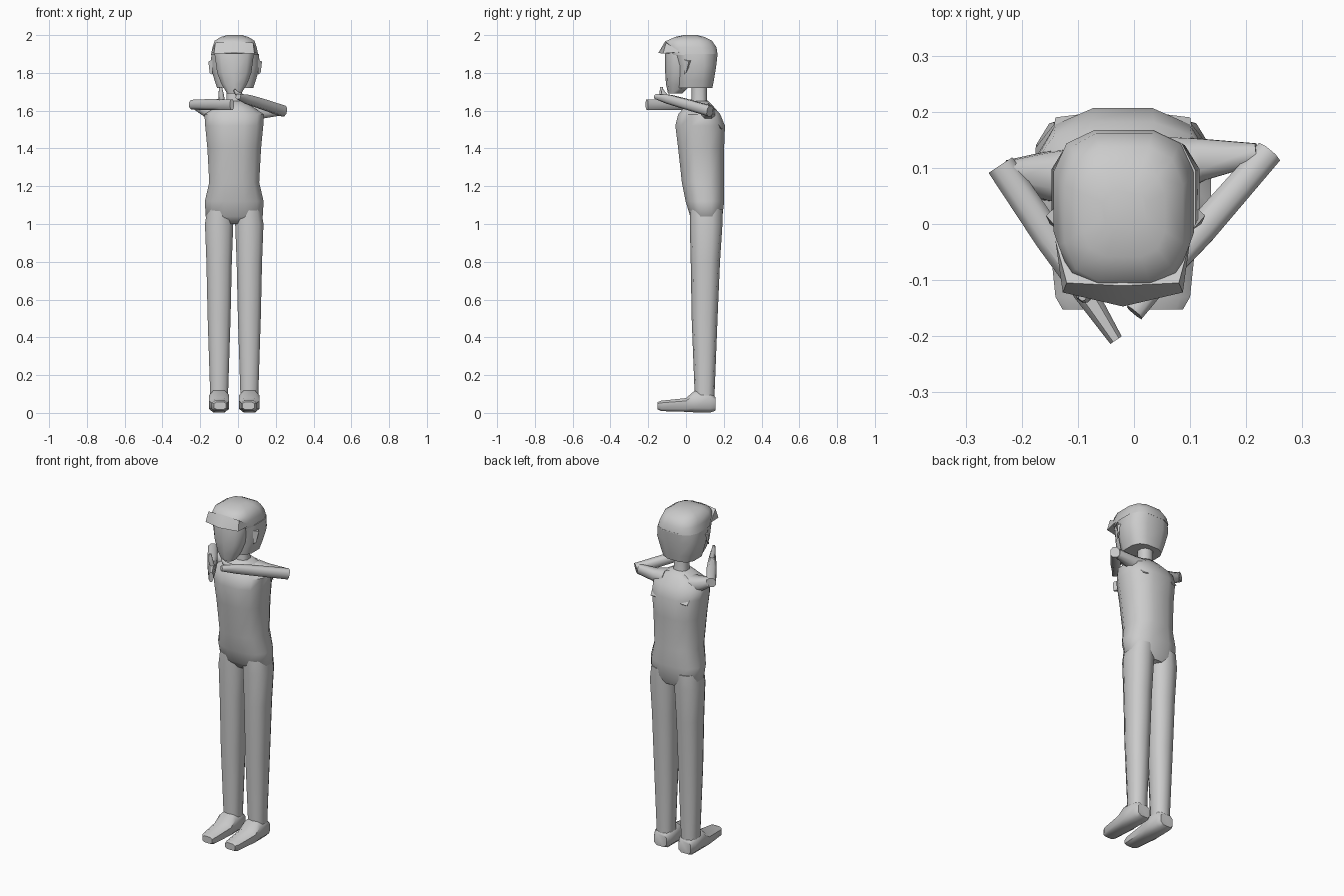
import bpy, bmesh, math
from mathutils import Vector

if "Cube" in bpy.data.objects:
    bpy.data.objects.remove(bpy.data.objects["Cube"], do_unlink=True)

GREY = (0.6, 0.6, 0.6, 1)
mat = bpy.data.materials.new("plain grey")
mat.use_nodes = True
mat.diffuse_color = GREY
mat.node_tree.nodes["Principled BSDF"].inputs["Base Color"].default_value = GREY
MID = -0.02  # body's mirror line


def finish(name, bm, angle=50):
    bmesh.ops.recalc_face_normals(bm, faces=bm.faces)
    mesh = bpy.data.meshes.new(name)
    bm.to_mesh(mesh)
    bm.free()
    mesh.materials.append(mat)
    ob = bpy.data.objects.new(name, mesh)
    bpy.context.collection.objects.link(ob)
    bpy.ops.object.select_all(action='DESELECT')
    ob.select_set(True)
    bpy.context.view_layer.objects.active = ob
    bpy.ops.object.shade_smooth_by_angle(angle=math.radians(angle))
    return ob


def loft(name, rings, side, up, n=10, power=0.8, angle=50):
    """Skin rings of (centre, half width, half height), squared off by power."""
    bm = bmesh.new()
    loops = []
    for c, a, b in rings:
        loop = []
        for i in range(n):
            t = 2 * math.pi * (i + 0.5) / n
            u, v = (math.copysign(abs(f) ** power, f) for f in (math.cos(t), math.sin(t)))
            loop.append(bm.verts.new(Vector(c) + side * a * u + up * b * v))
        loops.append(loop)
    for lo, hi in zip(loops, loops[1:]):
        for i in range(n):
            j = (i + 1) % n
            bm.faces.new((lo[i], lo[j], hi[j], hi[i]))
    bm.faces.new(loops[0])
    bm.faces.new(loops[-1])
    return finish(name, bm, angle)


X, Y, Z = Vector((1, 0, 0)), Vector((0, 1, 0)), Vector((0, 0, 1))


def upright(name, rows, cx=MID, **kw):
    """Loft of rows (z, half width, front y, back y)."""
    return loft(name, [((cx, (f + b) / 2, z), w, (b - f) / 2) for z, w, f, b in rows], X, Y, **kw)


def limb(name, points, **kw):
    """Loft along a mostly straight path of (point, half width, half height)."""
    d = (Vector(points[-1][0]) - Vector(points[0][0])).normalized()
    side = d.cross(Z).normalized()
    return loft(name, points, side, side.cross(d), n=8, **kw)


def hull(name, points, angle=35):
    bm = bmesh.new()
    for p in points:
        bm.verts.new(p)
    bmesh.ops.convex_hull(bm, input=bm.verts)
    return finish(name, bm, angle)


# Torso and neck
upright("torso", [(1.0, .10, .05, .18), (1.04, .155, .02, .195), (1.12, .16, -.005, .205),
                  (1.22, .136, -.025, .205), (1.4, .146, -.045, .205), (1.52, .158, -.06, .21),
                  (1.58, .162, -.045, .185), (1.62, .10, -.01, .15), (1.65, .05, .02, .12)], n=12)
upright("neck", [(1.6, .05, .02, .125), (1.66, .042, .03, .11), (1.78, .042, .03, .11)])

# Legs and feet
for label, s in (("left", 1), ("right", -1)):
    leg = [(.03, .08, .05, .045, .152), (.12, .08, .05, .045, .152), (.5, .08, .063, .03, .167),
           (.8, .08, .07, .025, .18), (1.0, .08, .078, .02, .193), (1.08, .075, .07, .02, .195)]
    loft(label + "_leg", [((MID + s * o, (f + b) / 2, z), w, (b - f) / 2) for z, o, w, f, b in leg], X, Y)
    foot = [(-.152, .075, .034, .018, .058), (-.13, .078, .044, .008, .066), (0, .08, .056, .004, .08),
            (.045, .08, .056, 0, .12), (.13, .08, .054, 0, .11), (.156, .08, .042, .01, .085)]
    loft(label + "_foot", [((MID + s * o, y, (lo + hi) / 2), w, (hi - lo) / 2)
                           for y, o, w, lo, hi in foot], X, Z, n=8, power=.6)

# Head: face, hair shell, ears
upright("face", [(1.69, .038, -.095, -.02), (1.74, .07, -.106, .03), (1.80, .094, -.11, .05),
                 (1.90, .108, -.11, .05), (1.94, .105, -.1, .05)], power=.75)
upright("hair", [(1.72, .098, -.045, .142), (1.76, .112, -.048, .15), (1.84, .135, -.05, .163),
                 (1.90, .128, -.075, .17)], cx=-.015, n=12, power=.7)
upright("cap", [(1.895, .128, -.09, .17), (1.935, .12, -.12, .165), (1.97, .108, -.105, .14),
                (1.99, .075, -.06, .10), (2.0, .04, -.01, .06)], cx=-.018, n=12, power=.65)
for label, s in (("left", 1), ("right", -1)):
    hull(label + "_ear", [(-.015 + s * x, y, z) for x, y, z in
                          ((.12, -.01, 1.79), (.12, .035, 1.87), (.12, -.01, 1.87),
                           (.142, .015, 1.86), (.135, .0, 1.80))])

# Cap peak
peak = [(-.02, -.147, 1.905), (-.02, -.08, 1.90), (-.02, -.11, 1.968)]
for s in (1, -1):
    peak += [(MID + s * .107, -.122, 1.903), (MID + s * .10, -.105, 1.96), (MID + s * .12, -.03, 1.91)]
hull("cap_peak", peak)

# Right arm, folded level across the chest
limb("right_upper_arm", [((-.10, .085, 1.585), .055, .05), ((-.16, .085, 1.60), .045, .04),
                         ((-.225, .09, 1.63), .025, .026)])
limb("right_forearm", [((-.238, .105, 1.632), .027, .027), ((-.15, -.025, 1.632), .029, .031),
                       ((-.085, -.125, 1.632), .022, .03), ((-.032, -.207, 1.632), .013, .029)])
limb("right_thumb", [((-.085, -.12, 1.65), .016, .014), ((-.09, -.128, 1.69), .014, .012),
                     ((-.092, -.13, 1.725), .007, .007)])

# Left arm, sloping up to the hand
limb("left_upper_arm", [((.06, .10, 1.585), .06, .05), ((.12, .115, 1.59), .04, .035),
                        ((.22, .125, 1.60), .02, .028)])
limb("left_forearm", [((.24, .127, 1.598), .026, .03), ((.12, -.01, 1.638), .029, .028),
                      ((.05, -.09, 1.66), .024, .026), ((.001, -.158, 1.675), .018, .014)])
limb("left_thumb", [((.03, -.10, 1.67), .016, .014), ((-.005, -.12, 1.69), .013, .012),
                    ((-.02, -.125, 1.71), .006, .006)])

# Raised back of the collar
hull("collar", [(-.02, .205, 1.52), (-.14, .19, 1.50), (.10, .19, 1.50), (-.15, .13, 1.59),
                (.11, .13, 1.59), (-.08, .12, 1.64), (.04, .12, 1.64), (-.02, .05, 1.6)])
